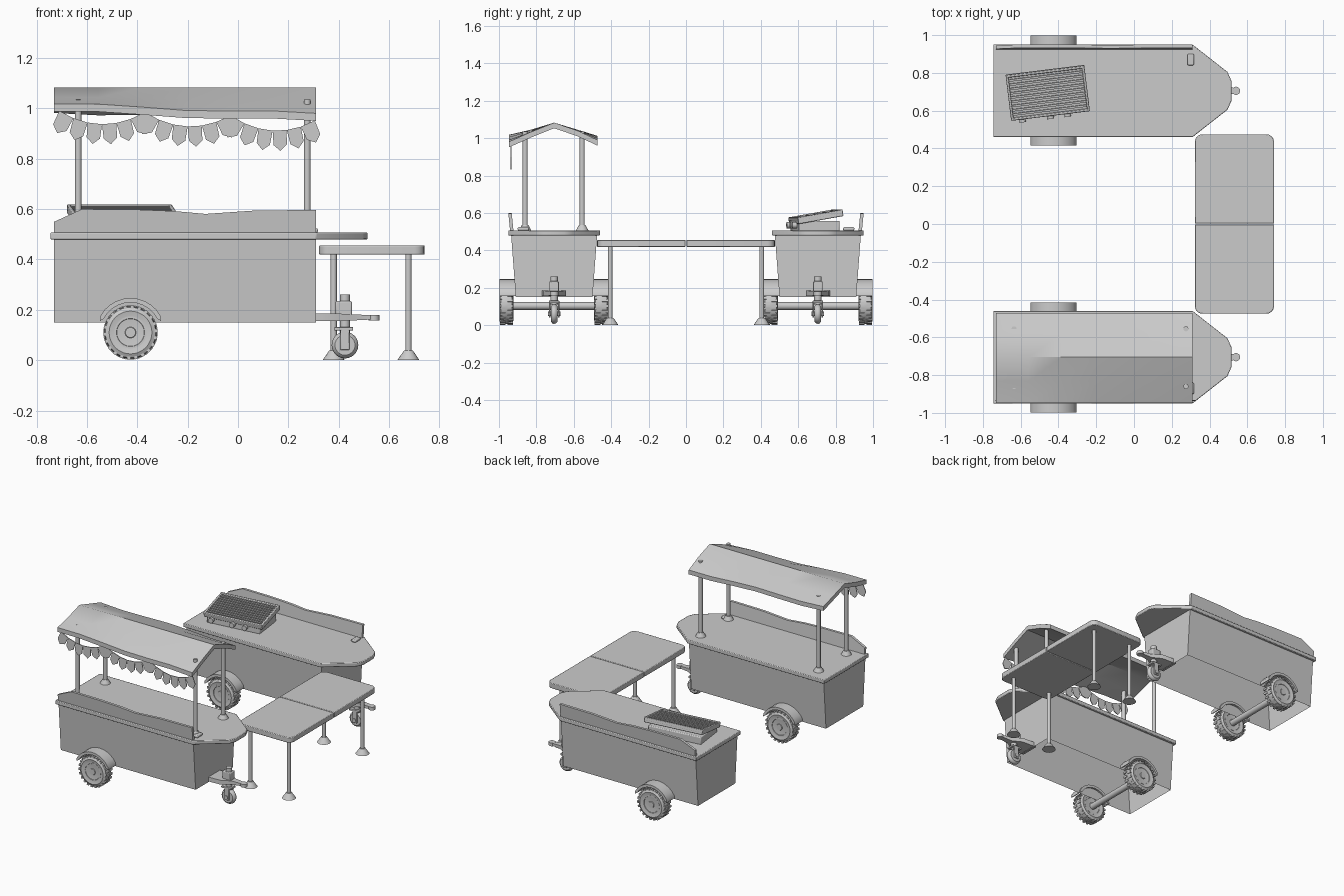
import bpy, bmesh, math
from mathutils import Vector, Matrix

if "Cube" in bpy.data.objects:
    bpy.data.objects.remove(bpy.data.objects["Cube"])


def finish(name, bm, bevel=0):
    bmesh.ops.recalc_face_normals(bm, faces=bm.faces)
    me = bpy.data.meshes.new(name)
    bm.to_mesh(me)
    bm.free()
    ob = bpy.data.objects.new(name, me)
    bpy.context.collection.objects.link(ob)
    if bevel:
        m = ob.modifiers.new("bevel", 'BEVEL')
        m.width, m.segments, m.limit_method = bevel, 2, 'ANGLE'
    bpy.ops.object.select_all(action='DESELECT')
    ob.select_set(True)
    bpy.context.view_layer.objects.active = ob
    bpy.ops.object.shade_smooth_by_angle(angle=math.radians(35))
    return ob


def box(name, c, size, rot=None, bevel=0):
    bm = bmesh.new()
    M = Matrix.Translation(c) @ (rot or Matrix()) @ Matrix.Diagonal((*size, 1))
    bmesh.ops.create_cube(bm, size=1, matrix=M)
    return finish(name, bm, bevel)


def rod(name, p, q, r1, r2=None, seg=16):
    p, q = Vector(p), Vector(q)
    d = q - p
    M = Matrix.Translation((p + q) / 2) @ d.to_track_quat('Z', 'Y').to_matrix().to_4x4()
    bm = bmesh.new()
    bmesh.ops.create_cone(bm, cap_ends=True, segments=seg, radius1=r1,
                          radius2=r1 if r2 is None else r2, depth=d.length, matrix=M)
    return finish(name, bm)


def prism(name, lo, hi, bevel=0):
    """Solid between two matching outlines."""
    bm = bmesh.new()
    a = [bm.verts.new(p) for p in lo]
    b = [bm.verts.new(p) for p in hi]
    bm.faces.new(a)
    bm.faces.new(b)
    for i in range(len(a)):
        j = (i + 1) % len(a)
        bm.faces.new((a[i], a[j], b[j], b[i]))
    return finish(name, bm, bevel)


def wheel(name, c, prof, seg=36, lugs=0):
    """Lathe (radius, y) profile about the y axis, with optional tread lugs."""
    bm = bmesh.new()
    rings = []
    for i in range(seg):
        t = math.tau * i / seg
        rings.append([bm.verts.new((c[0] + r * math.cos(t), c[1] + y, c[2] + r * math.sin(t))) for r, y in prof])
    n = len(prof)
    for i in range(seg):
        a, b = rings[i], rings[(i + 1) % seg]
        for k in range(n - 1):
            bm.faces.new((a[k], b[k], b[k + 1], a[k + 1]))
    bm.faces.new([r[0] for r in rings])
    bm.faces.new([r[-1] for r in rings])
    for i in range(lugs):
        for side in (-1, 1):
            M = (Matrix.Translation(c) @ Matrix.Rotation(math.tau * (i + side / 4) / lugs, 4, 'Y')
                 @ Matrix.Translation((0.102, side * 0.02, 0)) @ Matrix.Diagonal((0.012, 0.03, 0.014, 1)))
            bmesh.ops.create_cube(bm, size=1, matrix=M)
    return finish(name, bm)


X0, X1, YC = -0.73, 0.31, 0.705


def cart(tag, s):
    # open-bottomed body with flared long sides
    bm = bmesh.new()
    lo = [bm.verts.new((x, s * y, 0.15)) for x, y in ((X0, .5), (X1, .5), (X1, .91), (X0, .91))]
    hi = [bm.verts.new((x, s * y, 0.485)) for x, y in ((X0, .475), (X1, .475), (X1, .935), (X0, .935))]
    for i in range(4):
        j = (i + 1) % 4
        bm.faces.new((lo[i], lo[j], hi[j], hi[i]))
    finish(tag + "_body", bm)
    # counter with tapered nose
    half = [(-.745, .245), (X1, .245), (.495, .10), (.515, .055)]
    plan = half + [(x, -y) for x, y in reversed(half)]
    prism(tag + "_counter", [(x, s * (YC + y), .48) for x, y in plan],
          [(x, s * (YC + y), .507) for x, y in plan], .004)
    # wavy backboard on the outer edge
    top = [(X0, .55), (-.62, .60), (-.4, .598), (-.25, .592), (-.13, .581), (.06, .594), (X1, .597)]
    prof = [(X1, .5), (X0, .5)] + top
    prism(tag + "_backboard", [(x, s * (.922 + (z - .5) * .1), z) for x, z in prof],
          [(x, s * (.940 + (z - .5) * .1), z) for x, z in prof])
    box(tag + "_counter_latch", (.30, s * .87, .515), (.035, .06, .018), bevel=.006)
    # wheels, fenders, axle
    cx, cz = -.427, .11
    tyre = [(.06, -.032), (.085, -.038), (.1, -.03), (.104, -.012), (.104, .012), (.1, .03), (.085, .038), (.06, .032)]
    rim = [(.02, -.036), (.024, -.028), (.048, -.022), (.056, -.034), (.064, -.034),
           (.064, .034), (.056, .034), (.048, .022), (.024, .028), (.02, .036)]
    for side, yw, yf in (("outer", .96, .95), ("inner", .453, .462)):
        wheel(f"{tag}_{side}_tyre", Vector((cx, s * yw, cz)), tyre, 36, 22)
        wheel(f"{tag}_{side}_rim", Vector((cx, s * yw, cz)), rim, 24)
        arc = [math.radians(28 + 124 * i / 10) for i in range(11)]
        ring = [(cx + .137 * math.cos(t), cz + .137 * math.sin(t)) for t in arc]
        ring += [(cx - .122, cz + .045)]
        ring += [(cx + .119 * math.cos(t), cz + .119 * math.sin(t)) for t in reversed(arc)]
        ring += [(cx + .122, cz + .045)]
        prism(f"{tag}_{side}_fender", [(x, s * (yf - .047), z) for x, z in ring],
              [(x, s * (yf + .047), z) for x, z in ring])
    rod(tag + "_axle", (cx, s * .45, .103), (cx, s * .96, .103), .021)
    # tow bar with ball
    tow = [(.29, .065), (.40, .06), (.46, .022), (.55, .014)]
    tow = tow + [(x, -y) for x, y in reversed(tow)]
    prism(tag + "_tow_bar", [(x, s * (YC + y), .155 + max(0, x - .4) * .05) for x, y in tow],
          [(x, s * (YC + y), .185 - max(0, x - .4) * .05) for x, y in tow])
    rod(tag + "_hitch_ball", (.54, s * YC, .158), (.54, s * YC, .18), .022)
    # jockey wheel
    box(tag + "_jockey_clamp", (.42, s * YC, .205), (.065, .05, .06), bevel=.005)
    rod(tag + "_jockey_post", (.425, s * YC, .11), (.425, s * YC, .26), .02)
    for d in (-.024, .024):
        box(tag + "_jockey_fork", (.425, s * YC + d, .085), (.035, .008, .09), bevel=.003)
    box(tag + "_jockey_fork_top", (.42, s * YC, .125), (.075, .056, .014), bevel=.003)
    wheel(tag + "_jockey_wheel", Vector((.425, s * YC, .06)),
          [(.02, -.018), (.04, -.018), (.05, -.01), (.053, 0), (.05, .01), (.04, .018), (.02, .018)], 24)
    rod(tag + "_jockey_axle", (.425, s * YC - .033, .06), (.425, s * YC + .033, .06), .012)


cart("stall", -1)
cart("grill_cart", 1)

# stall roof: sagging gable sheet
bm = bmesh.new()
rows = []
for i in range(7):
    t = i / 6
    x = X0 + t * (X1 - X0)
    w = .006 * math.sin(t * 9)
    sec = [(-.947, 1.018 - .04 * t + w), (-.83, 1.045 - .012 * t), (-.705, 1.083), (-.58, 1.045 - .005 * t), (-.472, 1.012 - .02 * t - w)]
    sec += [(y, z - .03) for y, z in reversed(sec)]
    rows.append([bm.verts.new((x, y, z)) for y, z in sec])
for a, b in zip(rows, rows[1:]):
    for k in range(10):
        m = (k + 1) % 10
        bm.faces.new((a[k], b[k], b[m], a[m]))
for r in (rows[0], rows[-1]):
    for k in range(4):
        bm.faces.new((r[k], r[k + 1], r[8 - k], r[9 - k]))
finish("roof", bm)

# roof posts
for x in (-.635, .275):
    for y in (-.86, -.555):
        rod("roof_post", (x, y, .5), (x, y, 1.035), .0135)
        rod("roof_post_base", (x, y, .505), (x, y, .535), .034, .018)

# bunting: three swags of pointed flags
knots = [(-.71, .99), (-.37, .985), (-.03, .972), (.305, .952)]
bm = bmesh.new()
N = 6


def swag(a, b, t):
    return a[0] + (b[0] - a[0]) * t, a[1] + (b[1] - a[1]) * t - .2 * t * (1 - t)


for a, b in zip(knots, knots[1:]):
    for i in range(N):
        p, q = swag(a, b, i / N), swag(a, b, (i + 1) / N)
        d = Vector((q[0] - p[0], 0, q[1] - p[1]))
        n = Vector((d.z, 0, -d.x)).normalized()
        P, Q = Vector((p[0], -.938, p[1])), Vector((q[0], -.938, q[1]))
        pts = [P, Q, Q - d * .03 + n * .058, (P + Q) / 2 + n * .082, P + d * .03 + n * .058]
        lo = [bm.verts.new(v) for v in pts]
        hi = [bm.verts.new(v + Vector((0, .005, 0))) for v in pts]
        bm.faces.new(lo)
        bm.faces.new(hi)
        for k in range(5):
            bm.faces.new((lo[k], lo[(k + 1) % 5], hi[(k + 1) % 5], hi[k]))
finish("bunting", bm)

# grill: base box, tilted tray and slats
turn = Matrix.Rotation(math.radians(7), 4, 'Z')
G = Matrix.Translation((-.457, .695, 0)) @ turn
tilt = turn @ Matrix.Rotation(math.radians(10), 4, 'X')
T = Matrix.Translation(G @ Vector((0, 0, .577))) @ tilt
box("grill_base", G @ Vector((0, -.005, .53)), (.38, .22, .055), turn, .006)
box("grill_tray", T @ Vector((0, 0, -.004)), (.42, .245, .022), tilt, .005)
for y in (-.116, .116):
    box("grill_rim", T @ Vector((0, y, .01)), (.42, .014, .022), tilt, .004)
for x in (-.203, .203):
    box("grill_rim", T @ Vector((x, 0, .01)), (.014, .245, .022), tilt, .004)
for i in range(9):
    box("grill_slat", T @ Vector((0, -.092 + .023 * i, .012)), (.395, .011, .01), tilt)
for x in (-.15, 0, .09):
    rod("grill_knob", G @ Vector((x, -.11, .535)), G @ Vector((x, -.14, .535)), .017)

# folding table: two leaves with rounded outer corners, four footed legs
for s in (-1, 1):
    plan = [(.322, s * .002), (.741, s * .002)]
    for cx, a0 in ((.701, 0), (.362, 90)):
        for i in range(5):
            t = math.radians(a0 + 22.5 * i)
            plan.append((cx + .04 * math.cos(t), s * (.435 + .04 * math.sin(t))))
    prism("table_leaf", [(x, y, .419) for x, y in plan], [(x, y, .456) for x, y in plan], .004)
    for x in (.38, .677):
        rod("table_leg", (x, s * .405, .01), (x, s * .405, .43), .0125)
        rod("table_foot", (x, s * .405, 0), (x, s * .405, .038), .044, .018)
